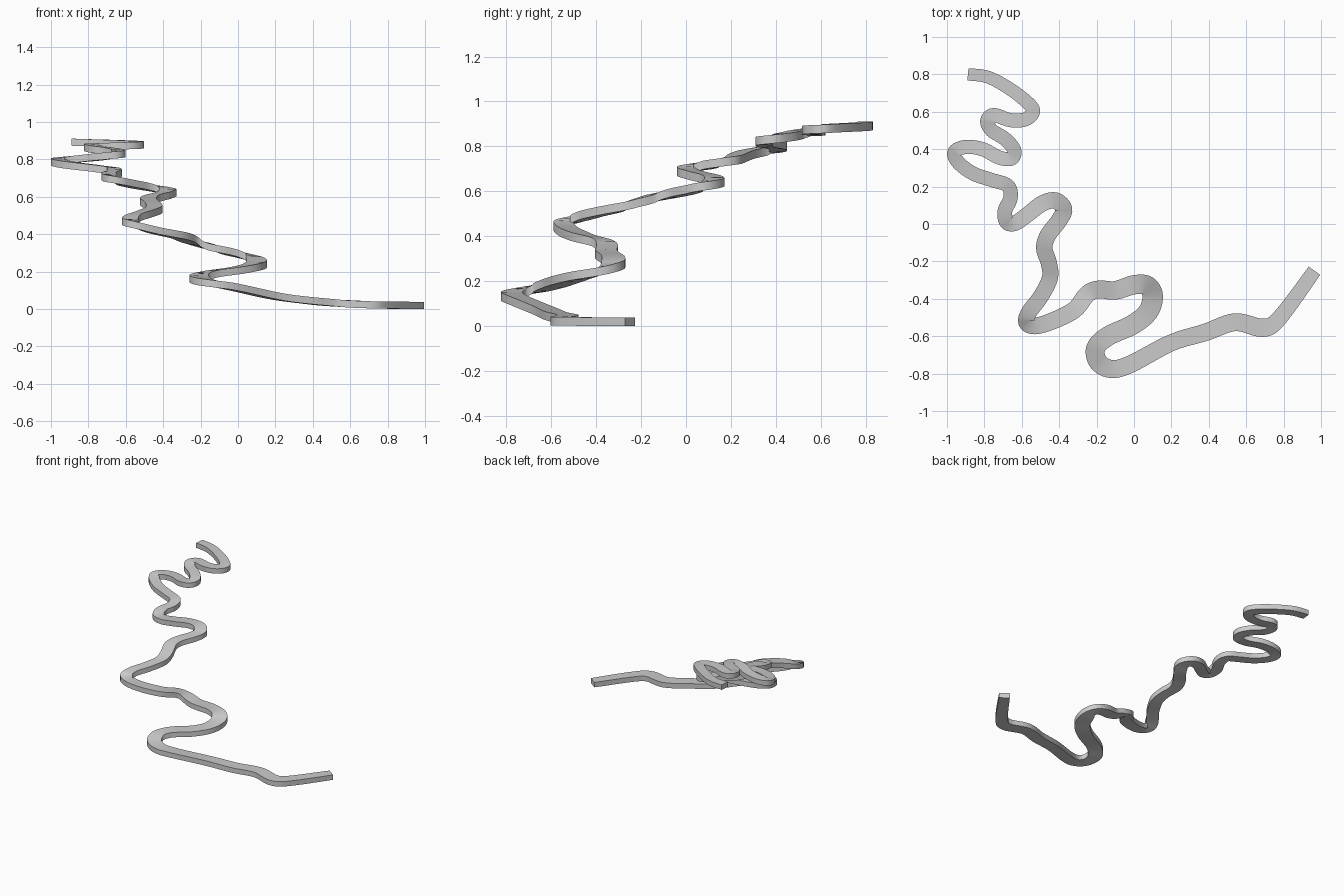
import bpy, bmesh
from mathutils import Vector

if "Cube" in bpy.data.objects:
    bpy.data.objects.remove(bpy.data.objects["Cube"])

# Centre line of the path seen from above, upper end first
PATH = [(-.888, .80), (-.78, .785), (-.66, .72), (-.565, .645), (-.54, .60), (-.58, .56),
        (-.66, .555), (-.75, .583), (-.785, .55), (-.76, .50), (-.69, .455), (-.64, .395),
        (-.655, .35), (-.72, .355), (-.81, .40), (-.90, .412), (-.96, .385), (-.94, .33),
        (-.86, .27), (-.76, .235), (-.675, .205), (-.66, .14), (-.69, .07), (-.68, .01),
        (-.635, .005), (-.57, .05), (-.49, .11), (-.42, .125), (-.375, .08), (-.40, .02),
        (-.46, -.06), (-.48, -.13), (-.455, -.21), (-.45, -.29), (-.50, -.39), (-.56, -.47),
        (-.575, -.525), (-.53, -.545), (-.44, -.52), (-.32, -.46), (-.25, -.375), (-.19, -.35),
        (-.10, -.355), (0, -.325), (.07, -.33), (.10, -.385), (.075, -.47), (-.01, -.54),
        (-.14, -.60), (-.205, -.665), (-.19, -.74), (-.12, -.775), (-.02, -.75), (.20, -.635),
        (.38, -.58), (.54, -.525), (.69, -.555), (.78, -.50), (.965, -.25)]
# (path point index, value) keys
BOTTOM = [(0, .873), (4, .858), (8, .845), (11, .815), (16, .77), (20, .72), (23, .68), (28, .605),
          (31, .555), (33, .51), (37, .425), (41, .325), (44, .25), (45, .225), (50, .13),
          (51, .115), (52, .098), (53, .05), (54, .026), (55, .012), (56, .004), (58, 0)]
WIDTH = [(0, .065), (4, .075), (20, .075), (28, .09), (34, .085), (41, .095), (45, .11),
         (50, .1), (53, .09), (56, .098), (57, .085), (58, .075)]
THICK = 0.038
STEPS = 6


def key(keys, t):
    for (a, va), (b, vb) in zip(keys, keys[1:]):
        if t <= b:
            return va + (vb - va) * (t - a) / (b - a)
    return keys[-1][1]


def spline(p, i, t):
    a, b = p[max(i - 1, 0)], p[i]
    c, d = p[i + 1], p[min(i + 2, len(p) - 1)]
    return 0.5 * (2 * b + (c - a) * t + (2 * a - 5 * b + 4 * c - d) * t * t
                  + (3 * b - a - 3 * c + d) * t ** 3)


pts = [Vector((x, y, key(BOTTOM, i))) for i, (x, y) in enumerate(PATH)]
line = [(spline(pts, i, s / STEPS), i + s / STEPS)
        for i in range(len(pts) - 1) for s in range(STEPS)] + [(pts[-1], len(pts) - 1)]

# Rectangular section swept along the centre line, kept level
bm = bmesh.new()
rings = []
for n, (p, t) in enumerate(line):
    d = line[min(n + 1, len(line) - 1)][0] - line[max(n - 1, 0)][0]
    side = Vector((-d.y, d.x, 0)).normalized() * key(WIDTH, t) / 2
    p = Vector((p.x, p.y, max(p.z, 0)))
    up = Vector((0, 0, THICK))
    rings.append([bm.verts.new(v) for v in (p - side, p + side, p + side + up, p - side + up)])
for r, q in zip(rings, rings[1:]):
    for k in range(4):
        m = (k + 1) % 4
        bm.faces.new((r[k], r[m], q[m], q[k]))
bm.faces.new(rings[0])
bm.faces.new(rings[-1])
bmesh.ops.recalc_face_normals(bm, faces=bm.faces)

mesh = bpy.data.meshes.new("winding_path")
bm.to_mesh(mesh)
bm.free()
path = bpy.data.objects.new("winding_path", mesh)
bpy.context.collection.objects.link(path)
bpy.context.view_layer.objects.active = path
path.select_set(True)
bpy.ops.object.shade_smooth_by_angle()
